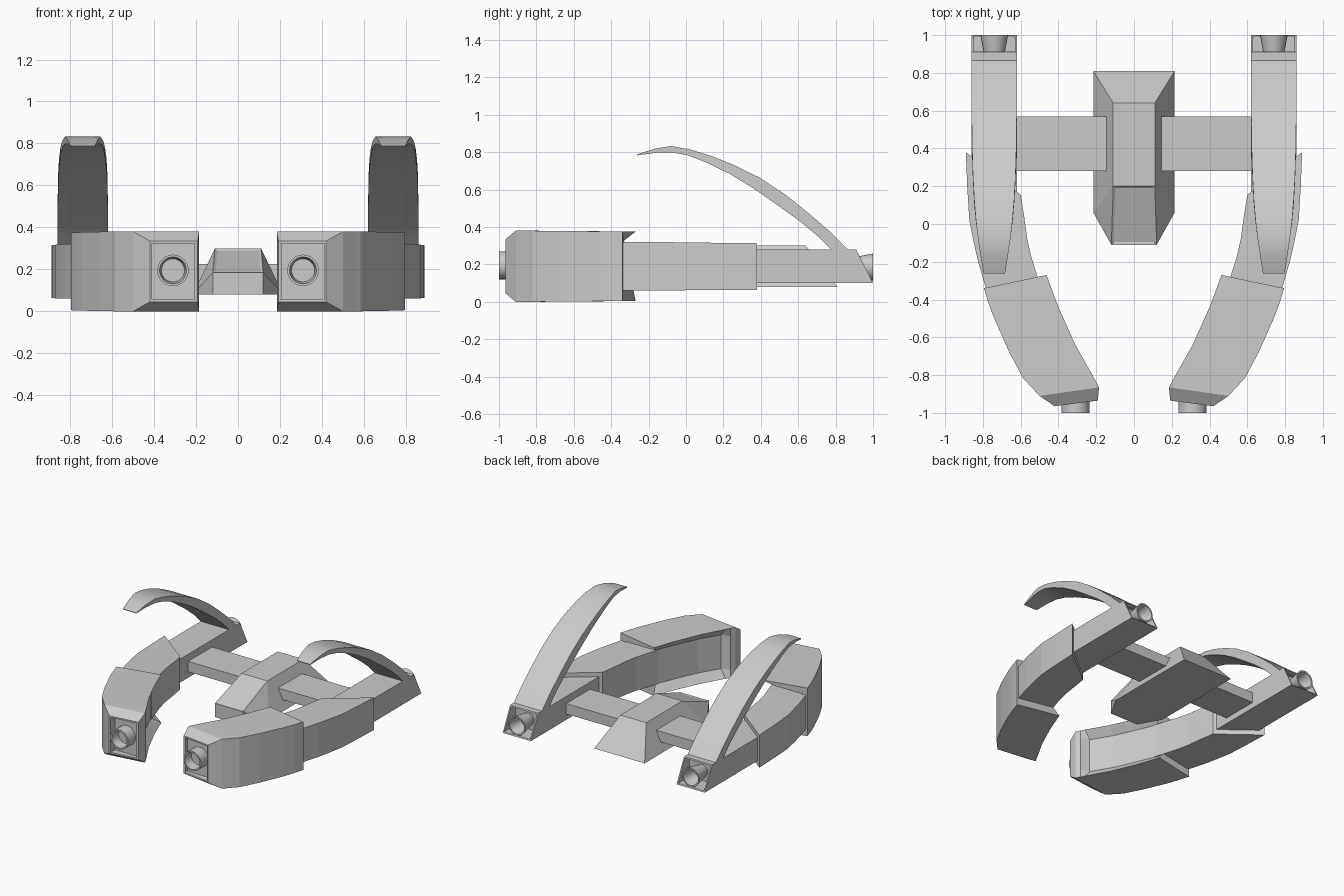
import bpy, bmesh
from math import cos, sin, tau

if "Cube" in bpy.data.objects:
    bpy.data.objects.remove(bpy.data.objects["Cube"])


def finish(name, bm, mirror=True, smooth=None):
    bmesh.ops.recalc_face_normals(bm, faces=bm.faces)
    mesh = bpy.data.meshes.new(name)
    bm.to_mesh(mesh)
    bm.free()
    ob = bpy.data.objects.new(name, mesh)
    bpy.context.collection.objects.link(ob)
    if smooth:
        bpy.ops.object.select_all(action='DESELECT')
        ob.select_set(True)
        bpy.context.view_layer.objects.active = ob
        bpy.ops.object.shade_smooth_by_angle(angle=smooth)
    if mirror:
        ob.modifiers.new("Mirror", 'MIRROR').use_mirror_merge = False
    return ob


def loft(sections):
    """Skin a row of equal cross-sections; returns the mesh and its last cap."""
    bm = bmesh.new()
    rings = [[bm.verts.new(p) for p in s] for s in sections]
    n = len(rings[0])
    for a, b in zip(rings, rings[1:]):
        for i in range(n):
            j = (i + 1) % n
            bm.faces.new((a[i], a[j], b[j], b[i]))
    bm.faces.new(rings[0])
    return bm, bm.faces.new(rings[-1])


def recess(bm, face, thickness, y):
    """Inset an end face and push it back to a plane of constant y."""
    bmesh.ops.recalc_face_normals(bm, faces=bm.faces)
    bmesh.ops.inset_region(bm, faces=[face], thickness=thickness)
    # second, zero-width inset makes the recess walls straight
    for v in bmesh.ops.extrude_discrete_faces(bm, faces=[face])['faces'][0].verts:
        v.co.y = y


def tube(name, cx, cz, profile, sides=24):
    rings = [[(cx + r * cos(tau * i / sides), y, cz + r * sin(tau * i / sides))
              for i in range(sides)] for r, y in profile]
    finish(name, loft(rings)[0], smooth=0.6)


# Central cabin: tapered hull with a sunken windscreen
bm = bmesh.new()
for x, y, z in [(.215, .81, .08), (.215, .06, .08), (.12, -.11, .08),
                (.12, -.11, .185), (.11, .20, .30), (.11, .64, .30)]:
    bm.verts.new((x, y, z))
    bm.verts.new((-x, y, z))
bmesh.ops.convex_hull(bm, input=bm.verts)
bmesh.ops.dissolve_limit(bm, angle_limit=.02, verts=bm.verts, edges=bm.edges)
bm.normal_update()
screen = [f for f in bm.faces if f.normal.y < -.1 and f.normal.z > .5
          and abs(f.normal.x) < .05]
bmesh.ops.inset_region(bm, faces=screen, thickness=.018, depth=-.006)
finish("cabin", bm, mirror=False)

# Crossbar joining the arms
bar = [(.28, .145), (.57, .145), (.57, .225), (.28, .225)]
finish("crossbar", loft([[(x, y, z) for y, z in bar] for x in (-.65, .65)])[0],
       mirror=False)

# Rear arm with slanted, hollow end
bm, end = loft([[(.62, b, .10), (.86, b, .10), (.86, t, .28), (.62, t, .28)]
                for b, t in ((.12, .12), (1.0, .91))])
recess(bm, end, .014, .86)
finish("rear_arm", bm)
tube("rear_nozzle", .74, .185, [(.045, .85), (.073, 1.0), (.062, 1.0), (.04, .89)])

# Middle arm: curved box, (outer xy, inner xy, bottom, top)
mid = [((.89, .38), (.60, .155), .063, .313), ((.883, .2), (.583, .05), .063, .315),
       ((.872, .02), (.565, -.08), .062, .317), ((.848, -.1), (.545, -.17), .061, .319),
       ((.825, -.2), (.52, -.25), .06, .32), ((.77, -.39), (.485, -.36), .06, .32)]
finish("middle_arm", loft([[(*o, b), (*o, t), (*i, t), (*i, b)]
                           for o, i, b, t in mid])[0])

# Front pod: C-shaped shell, (outer xy, inner lip xy, channel xy, bottom, top)
pod = [((.795, -.34), (.463, -.27), (.50, -.34), .005, .375),
       ((.77, -.42), (.43, -.36), (.475, -.40), .004, .376),
       ((.74, -.50), (.40, -.44), (.445, -.47), .003, .377),
       ((.66, -.68), (.31, -.64), (.36, -.66), .001, .379),
       ((.585, -.82), (.22, -.80), (.27, -.81), .0, .38),
       ((.565, -.84), (.203, -.83), (.203, -.83), .0, .38),
       ((.50, -.91), (.185, -.865), (.185, -.865), .0, .38),
       ((.42, -.965), (.192, -.935), (.192, -.935), .045, .335)]
bm, end = loft([[(*o, b), (*o, t), (*l, t), (*c, .32), (*c, .06), (*l, b)]
                for o, l, c, b, t in pod])
recess(bm, end, .016, -.91)
finish("front_pod", bm)
tube("front_nozzle", .31, .195, [(.075, -.89), (.075, -1.0), (.064, -1.0), (.055, -.93)])

# Arched fin: (outer yz, inner yz, half width)
fin = [((.88, .265), (.79, .265), .12), ((.77, .375), (.70, .355), .12),
       ((.66, .47), (.60, .437), .12), ((.53, .574), (.48, .523), .119),
       ((.395, .663), (.36, .607), .117), ((.26, .73), (.235, .683), .113),
       ((.13, .782), (.11, .744), .106), ((.02, .815), (.01, .783), .097),
       ((-.08, .833), (-.07, .798), .085), ((-.17, .818), (-.16, .797), .072),
       ((-.262, .788), (-.26, .783), .057)]
finish("arched_fin", loft([[(.74 - w, *o), (.74 + w, *o), (.74 + w, *i), (.74 - w, *i)]
                           for o, i, w in fin])[0], smooth=0.5)
